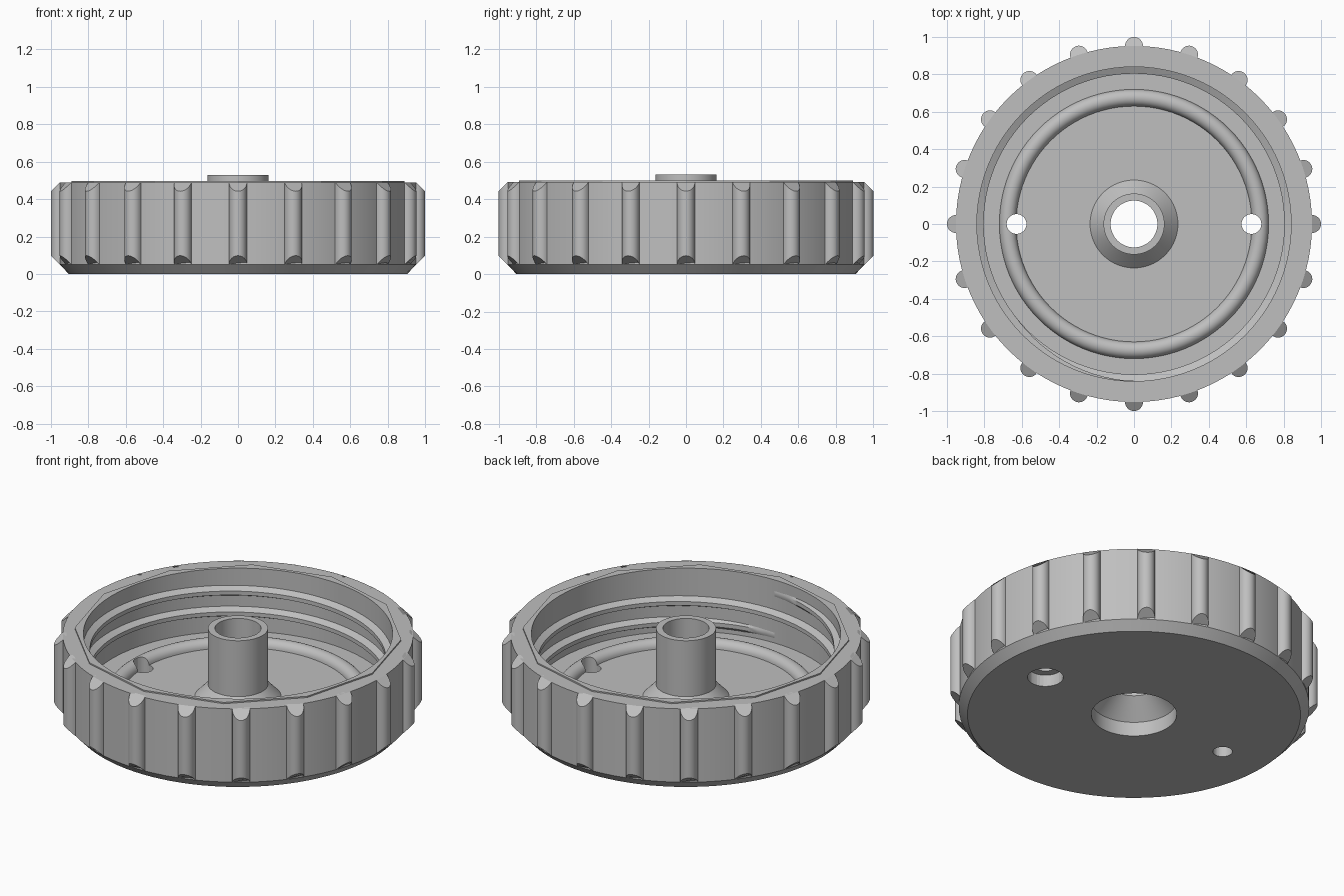
import bpy, bmesh, math
from math import sin, cos, pi, tau

cube = bpy.data.objects.get("Cube")
if cube:
    bpy.data.objects.remove(cube, do_unlink=True)

grey = bpy.data.materials.new("light_grey")
grey.use_nodes = True
COLOUR = (0.52, 0.52, 0.52, 1)
grey.diffuse_color = COLOUR
grey.node_tree.nodes["Principled BSDF"].inputs["Base Color"].default_value = COLOUR

SEGMENTS = 96
BODY_R, WALL_R, FLOOR_Z, TOP_Z = 0.952, 0.84, 0.12, 0.49


def finish(name, bm, smooth_angle=30):
    """Turn a bmesh into a shaded, coloured object."""
    bmesh.ops.recalc_face_normals(bm, faces=bm.faces)
    mesh = bpy.data.meshes.new(name)
    bm.to_mesh(mesh)
    bm.free()
    mesh.materials.append(grey)
    obj = bpy.data.objects.new(name, mesh)
    bpy.context.collection.objects.link(obj)
    shade(obj, smooth_angle)
    return obj


def shade(obj, angle=30):
    bpy.ops.object.select_all(action='DESELECT')
    obj.select_set(True)
    bpy.context.view_layer.objects.active = obj
    bpy.ops.object.shade_smooth_by_angle(angle=math.radians(angle))


def loft(sections, closed):
    """Skin closed sections; either loop round or cap the ends."""
    bm = bmesh.new()
    rings = [[bm.verts.new(p) for p in s] for s in sections]
    count = len(rings[0])
    for i in range(len(rings) if closed else len(rings) - 1):
        a, b = rings[i], rings[(i + 1) % len(rings)]
        for j in range(count):
            k = (j + 1) % count
            bm.faces.new((a[j], a[k], b[k], b[j]))
    if not closed:
        bm.faces.new(rings[0])
        bm.faces.new(rings[-1])
    return bm


def revolve(section_at):
    """Sweep a closed (radius, z) section, which may depend on the angle."""
    angles = [tau * i / SEGMENTS for i in range(SEGMENTS)]
    return loft([[(r * cos(a), r * sin(a), z) for r, z in section_at(a)]
                 for a in angles], True)


# Cap body: base, skirt, sealing ridge and hollow hub in one turned section
ridge = [(0.675 + 0.045 * cos(pi * i / 12), FLOOR_Z + 0.045 * sin(pi * i / 12))
         for i in range(13)]
section = [(0.232, 0), (0.905, 0), (BODY_R, 0.05), (BODY_R, TOP_Z),
           (WALL_R, TOP_Z), (WALL_R, FLOOR_Z), *ridge,
           (0.235, FLOOR_Z), (0.163, 0.195), (0.163, 0.53),
           (0.125, 0.53), (0.125, 0.19), (0.232, 0.085)]
body = finish("cap_body", revolve(lambda a: section))


# Two vent holes; the left one is counterbored from below
def drill(x, radius, depth):
    bpy.ops.mesh.primitive_cylinder_add(vertices=32, radius=radius, depth=depth * 2,
                                        location=(x, 0, 0))
    cutter = bpy.context.object
    mod = body.modifiers.new("hole", 'BOOLEAN')
    mod.operation, mod.solver, mod.object = 'DIFFERENCE', 'EXACT', cutter
    bpy.context.view_layer.objects.active = body
    bpy.ops.object.modifier_apply(modifier=mod.name)
    bpy.data.objects.remove(cutter, do_unlink=True)


for x, radius, depth in ((-0.628, 0.053, 0.3), (0.628, 0.053, 0.3), (0.628, 0.097, 0.07)):
    drill(x, radius, depth)
shade(body)


# Raised twelve-sided rim lip
def lip_section(a):
    offset = a % (pi / 6) - pi / 12
    outer = 0.89 * cos(pi / 12) / cos(offset)
    return [(WALL_R, TOP_Z), (outer, TOP_Z), (outer, TOP_Z + 0.008),
            (WALL_R, TOP_Z + 0.008)]


finish("rim_lip", revolve(lip_section), 10)

# Internal screw thread, tapering into the wall at both ends
TURNS, PITCH = 2.0, 0.125
steps = int(TURNS * SEGMENTS)
thread = []
for i in range(steps + 1):
    t = i / steps
    a = -pi / 2 + tau * TURNS * t
    z = 0.165 + PITCH * TURNS * t
    fade = max(0.05, min(1, t * 14, (1 - t) * 14))
    crest = WALL_R - 0.036 * fade
    root = WALL_R + 0.008
    thread.append([(r * cos(a), r * sin(a), z + dz) for r, dz in
                   ((root, -0.034), (crest, -0.012), (crest, 0.012), (root, 0.034))])
finish("screw_thread", loft(thread, False))

# Twenty half-round grip ribs with bevelled ends
RIBS, RIB_R = 20, 0.048
outline = [(BODY_R - 0.02, -RIB_R)]
outline += [(BODY_R + RIB_R * cos(b), RIB_R * sin(b))
            for b in (pi * (j / 12 - 0.5) for j in range(13))]
outline += [(BODY_R - 0.02, RIB_R)]
for i in range(RIBS):
    a = tau * i / RIBS
    ends = []
    for z, slope in ((0.05, 1), (TOP_Z, -1)):
        ends.append([(x * cos(a) - y * sin(a), x * sin(a) + y * cos(a),
                      z + slope * max(0, x - BODY_R)) for x, y in outline])
    finish(f"grip_rib_{i + 1}", loft(ends, False))
